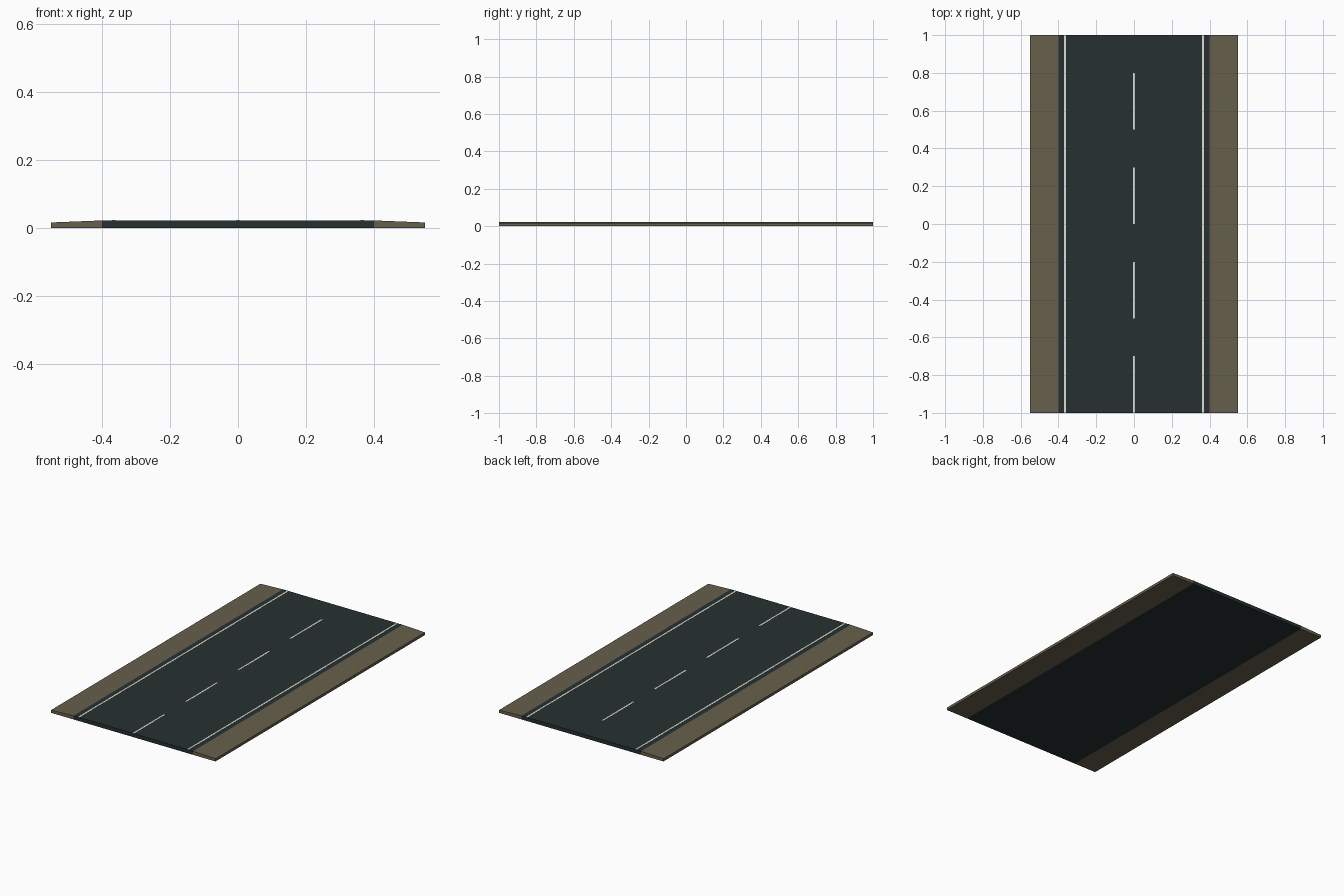
import bpy

if "Cube" in bpy.data.objects:
    bpy.data.objects.remove(bpy.data.objects["Cube"])


def material(name, rgb):
    m = bpy.data.materials.new(name)
    m.diffuse_color = (*rgb, 1.0)
    m.use_nodes = True
    m.node_tree.nodes["Principled BSDF"].inputs["Base Color"].default_value = m.diffuse_color
    return m


ASPHALT = material("dark_asphalt", (0.019, 0.030, 0.030))
GRAVEL = material("brown_gravel", (0.135, 0.115, 0.073))
PAINT = material("white_paint", (0.72, 0.74, 0.70))


def extrude_profile(name, profile, y0, y1, mat):
    """Closed prism: a counter-clockwise (x, z) profile swept along y."""
    n = len(profile)
    verts = [(x, y, z) for y in (y0, y1) for x, z in profile]
    faces = [tuple(range(n)), tuple(reversed(range(n, 2 * n)))]
    faces += [(i, i + n, (i + 1) % n + n, (i + 1) % n) for i in range(n)]
    mesh = bpy.data.meshes.new(name)
    mesh.from_pydata(verts, [], faces)
    mesh.materials.append(mat)
    obj = bpy.data.objects.new(name, mesh)
    bpy.context.collection.objects.link(obj)
    return obj


def strip(name, x, y0, y1):
    """Thin painted plate on the road surface."""
    a, b = x - LINE / 2, x + LINE / 2
    lo, hi = TOP - 0.0005, TOP + 0.0008
    return extrude_profile(name, [(a, lo), (b, lo), (b, hi), (a, hi)], y0, y1, PAINT)


TOP, EDGE, HALF, OUTER, LINE = 0.022, 0.016, 0.40, 0.55, 0.01

# Road slab
extrude_profile("road_surface", [(-HALF, 0), (HALF, 0), (HALF, TOP), (-HALF, TOP)],
                -1, 1, ASPHALT)

# Sloping shoulders
extrude_profile("shoulder_right", [(HALF, 0), (OUTER, 0), (OUTER, EDGE), (HALF, TOP)],
                -1, 1, GRAVEL)
extrude_profile("shoulder_left", [(-OUTER, 0), (-HALF, 0), (-HALF, TOP), (-OUTER, EDGE)],
                -1, 1, GRAVEL)

# Solid edge lines
strip("edge_line_left", -0.365, -1, 1)
strip("edge_line_right", 0.365, -1, 1)

# Dashed centre line
for i in range(4):
    start = -1 + 0.5 * i
    strip(f"centre_dash_{i + 1}", 0, start, start + 0.3)
